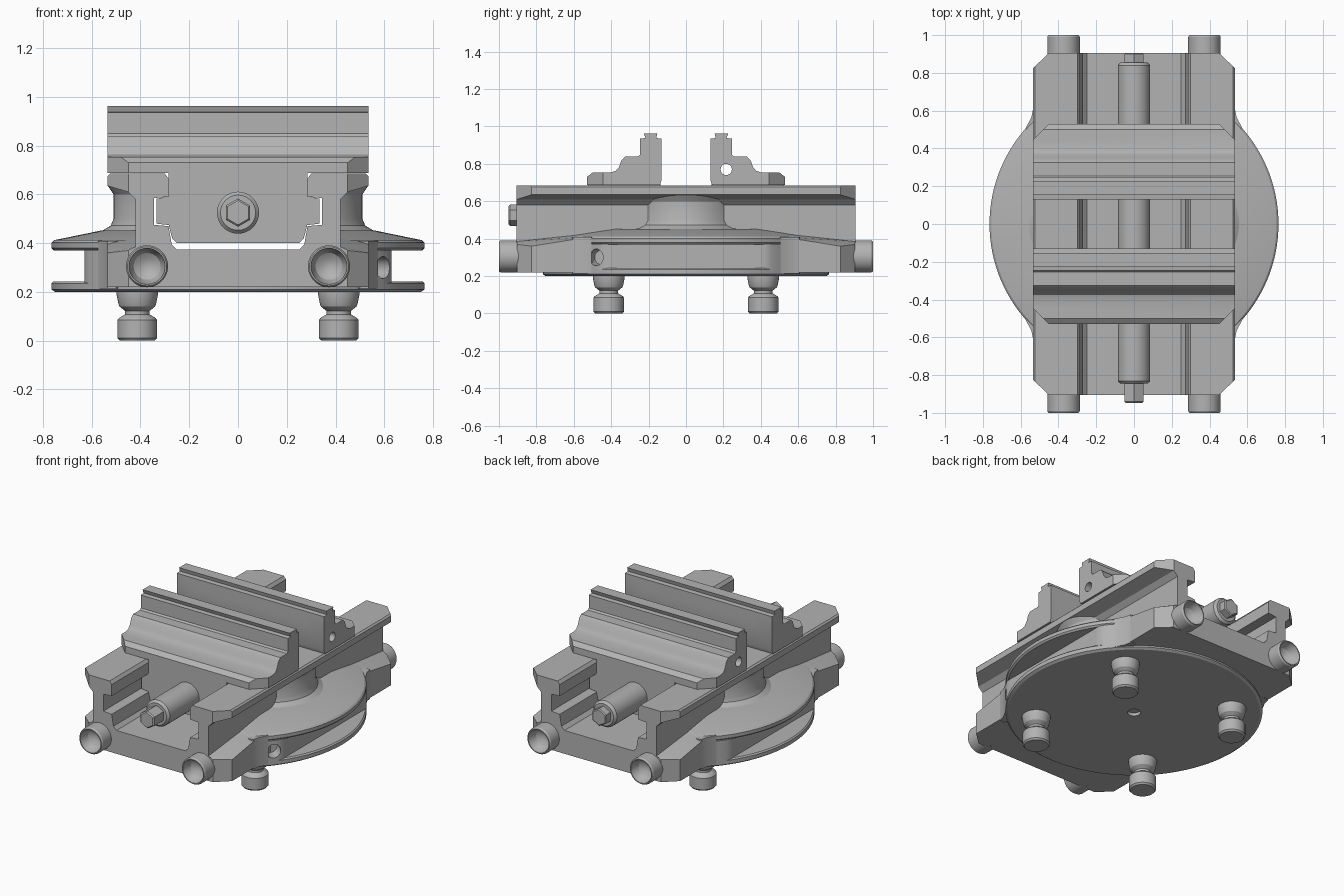
import bpy, bmesh, math
from mathutils import Vector, Matrix

old = bpy.data.objects.get("Cube")
if old:
    bpy.data.objects.remove(old, do_unlink=True)

steel = bpy.data.materials.new("satin_steel_grey")
steel.use_nodes = True
GREY = (0.45, 0.45, 0.45, 1)
steel.diffuse_color = GREY
steel.node_tree.nodes["Principled BSDF"].inputs["Base Color"].default_value = GREY
parts = []


def finish(bm, name):
    bmesh.ops.recalc_face_normals(bm, faces=bm.faces[:])
    mesh = bpy.data.meshes.new(name)
    bm.to_mesh(mesh)
    bm.free()
    mesh.materials.append(steel)
    ob = bpy.data.objects.new(name, mesh)
    bpy.context.collection.objects.link(ob)
    parts.append(ob)
    return ob


def prism(name, profile, place, lo, hi, cuts=()):
    """Extrude a closed profile; place(a, b, t) maps it into space."""
    bm = bmesh.new()
    face = bm.faces.new([bm.verts.new(place(a, b, lo)) for a, b in profile])
    step = Vector(place(0, 0, hi)) - Vector(place(0, 0, lo))
    ext = bmesh.ops.extrude_face_region(bm, geom=[face], use_keep_orig=True)
    top = [g for g in ext["geom"] if isinstance(g, bmesh.types.BMVert)]
    bmesh.ops.translate(bm, verts=top, vec=step)
    for co, no in cuts:
        bmesh.ops.bisect_plane(bm, geom=bm.verts[:] + bm.edges[:] + bm.faces[:],
                               plane_co=co, plane_no=no, clear_outer=True)
        bmesh.ops.holes_fill(bm, edges=[e for e in bm.edges if e.is_boundary])
    return finish(bm, name)


def lathe(name, profile, matrix=Matrix(), steps=64):
    """Revolve (radius, height) points about z, then place by matrix."""
    bm = bmesh.new()
    vs = [bm.verts.new((r, 0, h)) for r, h in profile]
    es = [bm.edges.new(p) for p in zip(vs, vs[1:])]
    bmesh.ops.spin(bm, geom=vs + es, cent=(0, 0, 0), axis=(0, 0, 1),
                   angle=math.tau, steps=steps, use_merge=True)
    bmesh.ops.remove_doubles(bm, verts=bm.verts[:], dist=1e-5)
    bm.transform(matrix)
    return finish(bm, name)


def hull(name, points):
    bm = bmesh.new()
    for p in points:
        bm.verts.new(p)
    bmesh.ops.convex_hull(bm, input=bm.verts[:])
    return finish(bm, name)


def rod(name, centre, direction, radius, length, sides=32):
    turn = Vector(direction).to_track_quat('Z', 'Y').to_matrix().to_4x4()
    h = length / 2
    return lathe(name, [(0, -h), (radius, -h), (radius, h), (0, h)],
                 Matrix.Translation(centre) @ turn, sides)


def cut(ob, cutter):
    cutter.hide_render = True
    parts.remove(cutter)
    mod = ob.modifiers.new("cut", 'BOOLEAN')
    mod.operation = 'DIFFERENCE'
    mod.solver = 'EXACT'
    mod.object = cutter
    bpy.context.view_layer.objects.active = ob
    bpy.ops.object.modifier_apply(modifier=mod.name)
    bpy.data.objects.remove(cutter, do_unlink=True)


def mirrored(half):
    return half + [(-x, z) for x, z in reversed(half)]


def along_y(a, b, t):
    return (a, t, b)


def along_x(a, b, t):
    return (t, a, b)


def along_z(a, b, t):
    return (a, b, t)


signs = (-1, 1)
corners = [(sx, sy) for sx in signs for sy in signs]

# Main body with T-slot channel and flared rails
corner_cuts = [((sx * .45, sy * .905, 0), (sx * .08, sy * .085, 0)) for sx, sy in corners]
prism("vise_body", mirrored([
    (.42, .22), (.42, .58), (.45, .61), (.535, .635), (.535, .675), (.525, .685),
    (.3, .685), (.285, .665), (.285, .59), (.345, .585), (.345, .475),
    (.285, .47), (.272, .395), (.25, .373)]), along_y, -.905, .905, corner_cuts)

# Lower side slabs, rising toward the middle
for sx in signs:
    pts = []
    for sy in signs:
        pts += [(x * sx, y * sy, z) for x, y, z in (
            (.36, .904, .22), (.36, .904, .385), (.42, .904, .385), (.36, .2, .46),
            (.42, .2, .46), (.45, .904, .22), (.45, .904, .37), (.535, .825, .22),
            (.535, .825, .36), (.535, .5, .412))]
    hull("side_slab", pts)

# Round swivel base: lower flange, grooved core, conical upper flange
R = .765
lower = lathe("lower_flange", [(0, .2), (.75, .2), (R, .21), (R, .235), (.757, .243), (0, .243)],
              steps=128)
cut(lower, rod("centre_cutter", (0, 0, .2), (0, 0, 1), .04, .06))

ring = [(R * math.cos(i * math.tau / 128), R * math.sin(i * math.tau / 128)) for i in range(128)]
core = prism("flange_core", [(max(-.63, min(.63, x)), y) for x, y in ring if abs(y) < .68],
             along_z, .23, .371)
cut(core, rod("side_hole_cutter", (.595, -.48, .3), (.77, -.64, 0), .045, .16))

upper = lathe("upper_flange", [(0, .37), (.755, .37), (R, .38), (R, .402), (.755, .412),
                               (.56, .452), (0, .455)], steps=128)
boss = lathe("centre_boss", [(0, .42), (.6, .43), (.55, .455), (.522, .472), (.51, .5),
                             (.51, .6), (.535, .637), (0, .637)],
             Matrix.Diagonal((1, .7, 1, 1)), 96)
for ob in (upper, boss):
    cut(ob, prism("channel_cutter", mirrored([(.36, .36), (.36, .8)]), along_y, -1, 1))

# Small fillets between disc and slabs
for sx, sy in corners:
    prism("base_fillet", [(sx * x, sy * y) for x, y in
                          ((.5, .61), (.535, .605), (.543, .565), (.575, .505), (.45, .45))],
          along_z, .215, .408)

# Dished end caps
for sx, sy in corners:
    facing = Matrix.Translation((sx * .373, 0, .305)) @ Matrix.Rotation(-sy * math.pi / 2, 4, 'X')
    lathe("end_cap", [(0, .88), (.086, .88), (.086, .99), (.08, 1), (.074, 1), (.069, .975),
                      (.055, .945), (.03, .928), (0, .922)], facing, 48)

# Pull studs under the base
for sx, sy in corners:
    stud = lathe("pull_stud", [(0, 0), (.072, 0), (.081, .01), (.081, .085), (.075, .093),
                               (.05, .108), (.05, .122), (.073, .14), (.077, .15),
                               (.085, .19), (.085, .21), (0, .21)],
                 Matrix.Translation((sx * .413, sy * .413, 0)), 48)
    cut(stud, rod("socket_cutter", (sx * .413, sy * .413, 0), (0, 0, 1), .04, .07, 6))

# Jaws with sliding carriages
half_jaw = [(.14, .687), (.53, .687), (.53, .73), (.5, .753), (.4, .755), (.375, .763),
            (.357, .785), (.345, .82), (.325, .84), (.255, .84), (.245, .85), (.245, .935),
            (.217, .938), (.226, .963), (.153, .963), (.159, .938), (.13, .935), (.13, .715)]
carriage = mirrored([(.25, .4), (.27, .42), (.284, .474), (.335, .48), (.335, .582),
                     (.284, .592), (.284, .7)])
for sy, side in ((-1, "front"), (1, "back")):
    jaw = prism(side + "_jaw", [(sy * y, z) for y, z in half_jaw], along_x, -.535, .535,
                [((sx * .45, sy * .53, 0), (sx, sy, 0)) for sx in signs])
    cut(jaw, rod("cross_hole_cutter", (0, sy * .215, .77), (1, 0, 0), .03, 1.3))
    for sx in signs:
        cut(jaw, rod("plate_hole_cutter", (sx * .388, sy * .2, .885), (0, 1, 0), .019, .3, 20))
    prism(side + "_carriage", carriage, along_y, *sorted((sy * .137, sy * .525)))

# Lead screw with hex drive ends
upright = Matrix.Translation((0, 0, .525)) @ Matrix.Rotation(-math.pi / 2, 4, 'X')
lathe("lead_screw", [(0, -.845), (.072, -.845), (.086, -.83), (.086, .84), (.072, .856), (0, .856)],
      upright, 48)
lathe("hex_drive", [(0, -.948), (.05, -.948), (.058, -.94), (.058, .9), (.05, .905), (0, .905)],
      upright @ Matrix.Rotation(math.pi / 6, 4, 'Z'), 6)

# Smooth round surfaces, keep hard edges
bpy.ops.object.select_all(action='DESELECT')
for ob in parts:
    ob.select_set(True)
bpy.context.view_layer.objects.active = parts[0]
bpy.ops.object.shade_smooth_by_angle(angle=math.radians(28))
